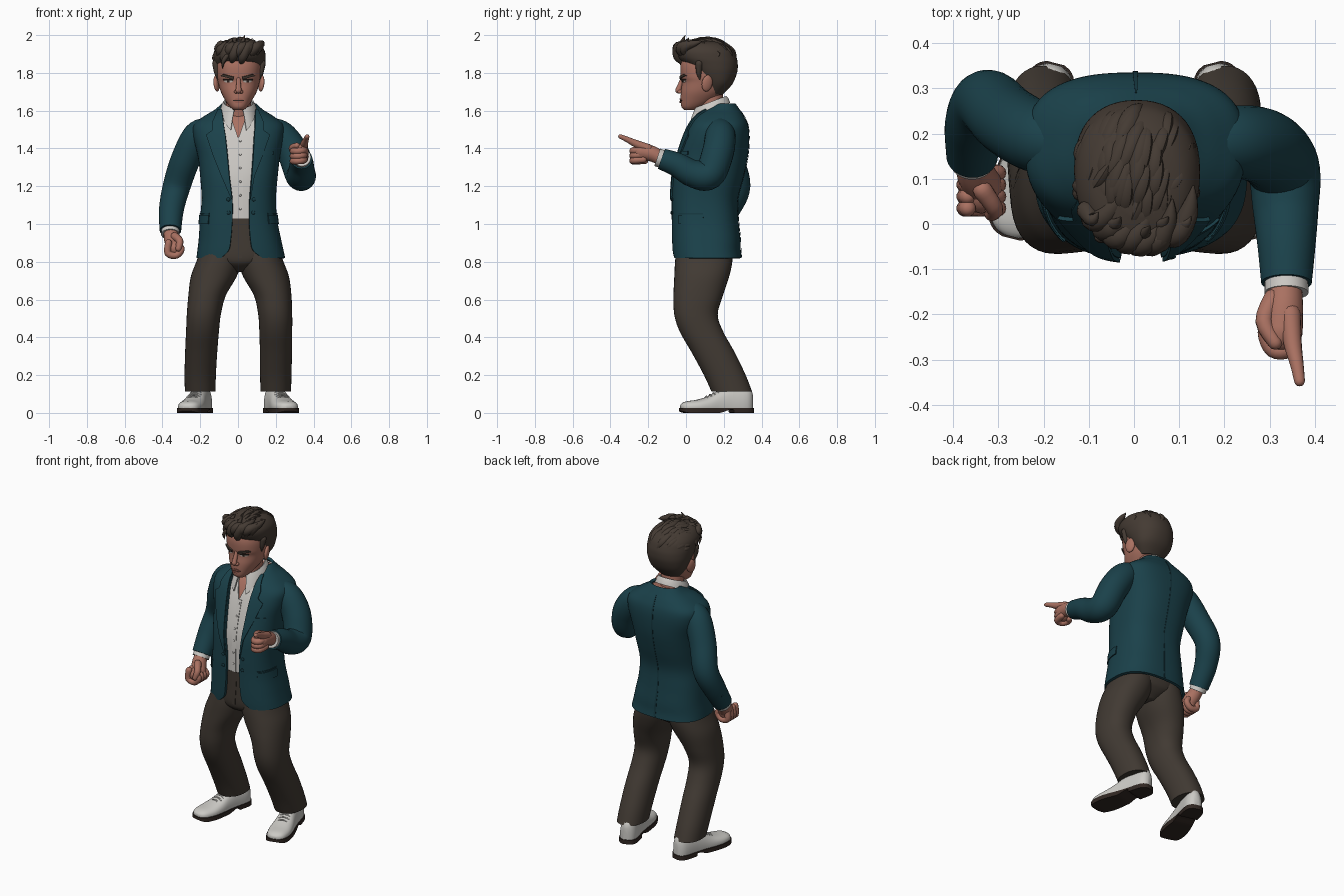
import bpy, bmesh, math, random
from mathutils import Vector, Matrix

random.seed(4)
PI = math.pi


def mat(name, r, g, b):
    m = bpy.data.materials.new(name)
    m.diffuse_color = (r, g, b, 1)
    return m


TEAL = mat("teal cloth", .0105, .053, .069)
SEAM = mat("dark teal seam", .008, .040, .052)
BROWN = mat("brown trouser cloth", .053, .042, .033)
SKIN = mat("skin", .40, .165, .12)
LIP = mat("lip", .33, .12, .09)
SHIRT = mat("shirt white", .60, .58, .55)
SHOE = mat("shoe leather", .60, .59, .56)
HAIR = mat("dark brown hair", .058, .043, .033)
SOLE = mat("sole brown", .030, .020, .016)
EYE = mat("eye white", .50, .45, .41)


# ---------- helpers ----------
def add(name, verts, faces, m, thick=0, offset=-1, closed=False):
    me = bpy.data.meshes.new(name)
    me.from_pydata([tuple(v) for v in verts], [], faces)
    if closed:
        bm = bmesh.new()
        bm.from_mesh(me)
        bmesh.ops.recalc_face_normals(bm, faces=bm.faces)
        bm.to_mesh(me)
        bm.free()
    me.materials.append(m)
    ob = bpy.data.objects.new(name, me)
    bpy.context.collection.objects.link(ob)
    if thick:
        s = ob.modifiers.new("thickness", 'SOLIDIFY')
        s.thickness, s.offset = thick, offset
    return ob


def spline(rows, n=5):
    """Catmull-Rom resampling of tuples."""
    out = []
    for i in range(len(rows) - 1):
        p = [rows[max(0, i - 1)], rows[i], rows[i + 1], rows[min(len(rows) - 1, i + 2)]]
        for k in range(n):
            t = k / n
            out.append(tuple(.5 * (2 * b + (c - a) * t + (2 * a - 5 * b + 4 * c - d) * t * t
                                   + (3 * b - a - 3 * c + d) * t ** 3) for a, b, c, d in zip(*p)))
    return out + [tuple(rows[-1])]


def skin(name, rings, m, wrap=True, thick=0, offset=-1):
    n, verts, faces = len(rings[0]), [p for r in rings for p in r], []
    for i in range(len(rings) - 1):
        for j in range(n if wrap else n - 1):
            a, b = i * n + j, i * n + (j + 1) % n
            faces.append((a, b, b + n, a + n))
    if wrap:
        faces += [tuple(reversed(range(n))), tuple(range(len(verts) - n, len(verts)))]
    return add(name, verts, faces, m, thick, offset, wrap)


def spow(v, e):
    return math.copysign(abs(v) ** e, v)


class Body:
    """Stack of superellipse sections: z, centre x, half width, front y, back y, exponent, opening."""
    def __init__(self, rows, n=5):
        self.t = spline(rows, n)

    def at(self, z):
        for a, b in zip(self.t, self.t[1:]):
            if z <= b[0]:
                break
        k = min(1, max(0, (z - a[0]) / (b[0] - a[0])))
        return [p + (q - p) * k for p, q in zip(a, b)]

    def pt(self, th, z, row=None, lift=0):
        r = row or self.at(z)
        e, cy, ry = 2 / r[5], (r[3] + r[4]) / 2, (r[4] - r[3]) / 2
        return Vector((r[1] + (r[2] + lift) * spow(math.sin(th), e),
                       cy - (ry + lift) * spow(math.cos(th), e), z))

    def ang(self, x, r):
        q = (x - r[1]) / r[2]
        return math.asin(spow(min(.98, abs(q)), r[5] / 2) * (1 if q > 0 else -1))

    def front(self, x, z, lift=0):
        r = self.at(z)
        return self.pt(self.ang(x, r), z, r, lift)

    def loft(self, name, m, n=40, open_=False, thick=0):
        rings = []
        for r in self.t:
            a, b = (self.ang(r[7], r), 2 * PI + self.ang(r[6], r)) if open_ else (0, 2 * PI)
            rings.append([self.pt(a + (b - a) * j / n, r[0], r) for j in range(n + (1 if open_ else 0))])
        return skin(name, rings, m, not open_, thick)


def strip(name, pos, rows, m, thick, cols=6, sub=4):
    """Plate laid on a surface; rows are (z, u1, u2) from bottom to top."""
    lines = []
    for a, b in zip(rows, rows[1:]):
        lines += [[p + (q - p) * k / sub for p, q in zip(a, b)] for k in range(sub)]
    lines.append(rows[-1])
    rings = [[pos(min(u, v) + abs(v - u) * j / cols, z) for j in range(cols + 1)] for z, u, v in lines]
    return skin(name, rings, m, False, thick, 1)


def tube(name, path, m, n=20, sub=5, round_=True, flat=1):
    """Tube through (x, y, z, radius) points."""
    p = spline(path, sub)
    c, rad = [Vector(q[:3]) for q in p], [max(.001, q[3]) for q in p]
    if round_:
        for end in (0, -1):
            d = (c[end] - c[1 if end == 0 else -2]).normalized()
            c0, r = c[end].copy(), rad[end]
            for f, g in ((.45, .88), (.8, .6), (.95, .25)):
                at = 0 if end == 0 else len(c)
                c.insert(at, c0 + d * r * f)
                rad.insert(at, r * g)
    nrm, rings = None, []
    for i in range(len(c)):
        t = (c[min(i + 1, len(c) - 1)] - c[max(i - 1, 0)]).normalized()
        nrm = (nrm if nrm else t.orthogonal())
        nrm = (nrm - t * nrm.dot(t)).normalized()
        b = t.cross(nrm)
        rings.append([c[i] + rad[i] * (nrm * math.cos(2 * PI * j / n) + b * flat * math.sin(2 * PI * j / n))
                      for j in range(n)])
    return skin(name, rings, m)


def ball(name, loc, size, m, rot=(0, 0, 0)):
    bpy.ops.mesh.primitive_uv_sphere_add(segments=20, ring_count=12, location=loc, rotation=rot)
    ob = bpy.context.object
    ob.name, ob.scale = name, size
    ob.data.materials.append(m)


# ---------- jacket, shirt ----------
jacket = Body([
    (.82, .015, .235, -.070, .295, 2.6, -.09, .13), (.86, .013, .228, -.073, .290, 2.6, -.05, .08),
    (.92, .010, .218, -.075, .288, 2.6, -.038, .066), (1.02, .003, .205, -.076, .278, 2.6, -.03, .06),
    (1.13, .004, .197, -.076, .275, 2.6, -.03, .062), (1.25, .005, .205, -.070, .305, 2.6, -.045, .072),
    (1.36, .005, .218, -.045, .328, 2.6, -.055, .08), (1.46, .003, .240, -.012, .335, 2.7, -.065, .085),
    (1.525, .003, .238, .018, .328, 2.7, -.075, .09), (1.57, .004, .185, .050, .308, 2.6, -.08, .09),
    (1.605, .005, .128, .095, .285, 2.4, -.085, .09), (1.638, .005, .092, .145, .262, 2.1, -.085, .09)])
jacket.loft("jacket", TEAL, 72, True, .016)
shirt = Body([(z, cx, rx - .02, yf + .017, yb - .02, n, -min(.04, max(.001, (z - 1.46) * .35)),
               min(.05, max(.002, (z - 1.46) * .35 + .004)))
              for z, cx, rx, yf, yb, n, a, b in jacket.t[15:-4]], 1)
shirt.loft("shirt", SHIRT, 60, True, .006)
chest = Body([(r[0], r[1], r[2] - .012, r[3] + .012, r[4] - .012, r[5]) for r in shirt.t[20:]], 1)
chest.loft("chest", SKIN)
strip("shirt_placket", shirt.front, [(1.03, 0, .028), (1.46, -.004, .024)], SHIRT, .004, 2)
for k in range(6):
    ball("shirt_button", shirt.front(.012, 1.08 + .072 * k, .004), (.006, .004, .006), SHIRT)

# lapels: a lower part with a peak and an upper collar part
for s in (-1, 1):
    e = lambda z: jacket.at(z)[6 if s < 0 else 7]
    jf = lambda u, z: jacket.front(u, z, .001)
    strip("lapel", jf, [(1.13, e(1.13), e(1.13) + s * .004), (1.25, e(1.25), s * .085), (1.36, e(1.36), s * .128),
                        (1.47, e(1.47), s * .165), (1.50, e(1.50), s * .125)], TEAL, .009, 8)
    strip("jacket_collar", jf, [(1.495, e(1.495), s * .132), (1.53, e(1.53), s * .136),
                                (1.57, e(1.57), s * .118), (1.60, e(1.60), s * .104)], TEAL, .009, 6)
    # hip pocket flap, pocket welt and front buttons
    for nm, th, z0, z1, m in (("pocket_flap", .006, 1.0, 1.047, TEAL), ("pocket_welt", .004, 1.05, 1.057, SEAM)):
        strip(nm, jacket.pt, [(z0, s * .78, s * 1.55), (z1, s * .78, s * 1.55)], m, th, 10)
    for z in (1.13, 1.06):
        ball("jacket_button", jacket.front(e(z) + s * .02, z, .003), (.010, .005, .010), SEAM)
strip("breast_pocket", jacket.front, [(1.365, .115, .185), (1.385, .115, .185)], TEAL, .006)
strip("back_seam", lambda u, z: jacket.pt(PI + u, z, None, .001),
      [(.825, -.010, .010), (1.0, -.010, .010), (1.02, -.006, .006), (1.6, -.006, .006)], SEAM, .002, 2, 16)

# shirt collar with points at the front
low, high = [], []
for j in range(41):
    th = .27 + (2 * PI - .54) * j / 40
    c, sn = math.cos(th), math.sin(th)
    f = max(0, c) ** 6
    low.append(Vector((.003 + .100 * sn + .07 * f * sn, .128 - .106 * c - .020 * f, 1.592 - .05 * c - .058 * f)))
    high.append(Vector((.003 + .080 * sn, .129 - .084 * c, 1.646 - .032 * c)))
skin("shirt_collar", [low, [a.lerp(b, .5) + Vector((0, 0, .008)) for a, b in zip(low, high)], high],
     SHIRT, False, .008)

# ---------- arms ----------
tube("right_sleeve", [(-.15, .175, 1.50, .065), (-.215, .192, 1.465, .078), (-.278, .228, 1.34, .078),
                      (-.325, .268, 1.20, .073), (-.352, .222, 1.08, .066), (-.358, .15, .965, .057)],
     TEAL, 28, 6, False)
tube("right_cuff", [(-.358, .17, .99, .047), (-.358, .138, .945, .049)], SHIRT, 24, 3, False)
tube("right_palm", [(-.358, .15, .965, .036), (-.35, .112, .92, .042), (-.335, .085, .882, .044)], SKIN)
ball("right_fist", (-.337, .075, .872), (.045, .052, .045), SKIN)
for k in range(4):
    y = .035 + .026 * k
    tube("right_finger", [(-.368, y, .90, .019), (-.371, y, .845, .019), (-.327, y, .834, .018),
                          (-.300, y, .865, .018), (-.315, y, .89, .016)], SKIN, 12, 4)
tube("right_thumb", [(-.335, .075, .935, .022), (-.308, .035, .91, .019), (-.315, .022, .87, .016)], SKIN, 12, 4)

tube("left_sleeve", [(.15, .175, 1.50, .065), (.225, .182, 1.468, .080), (.292, .168, 1.375, .084),
                     (.330, .122, 1.262, .081), (.335, .035, 1.268, .073), (.337, -.05, 1.315, .064),
                     (.337, -.13, 1.345, .056)], TEAL, 28, 6, False)
tube("left_cuff", [(.337, -.10, 1.335, .047), (.337, -.152, 1.353, .049)], SHIRT, 24, 3, False)
tube("left_palm", [(.335, -.13, 1.345, .036), (.332, -.18, 1.372, .042), (.328, -.24, 1.383, .045)], SKIN)
ball("left_fist", (.322, -.238, 1.372), (.042, .050, .045), SKIN)
for k in range(3):
    z = 1.393 - .026 * k
    tube("left_finger", [(.352, -.225, z, .018), (.343, -.275, z - .004, .019), (.307, -.278, z - .008, .018),
                         (.290, -.24, z - .008, .017), (.305, -.215, z - .008, .015)], SKIN, 12, 4)
tube("left_index_finger", [(.345, -.20, 1.40, .024), (.351, -.265, 1.425, .020), (.36, -.31, 1.447, .015),
                           (.366, -.347, 1.463, .012)], SKIN, 14, 4)
tube("left_thumb", [(.308, -.165, 1.38, .022), (.288, -.215, 1.402, .02), (.312, -.262, 1.415, .016)], SKIN, 12, 4)
for q in range(3):
    ball("cuff_button", (-.407 - .002 * q, .19 + .018 * q, .99 + .028 * q), (.006, .008, .008), SEAM)

# ---------- trousers ----------
hips = Body([(.745, .005, .05, .02, .17, 2), (.78, .008, .13, -.035, .22, 2.2), (.82, .01, .195, -.055, .245, 2.4),
             (.92, .008, .192, -.056, .255, 2.5), (1.03, .004, .182, -.056, .25, 2.5)])
hips.loft("trouser_hips", BROWN, 48)
strip("waistband", hips.pt, [(.99, -1.4, 1.4), (1.03, -1.4, 1.4)], BROWN, .006, 24)
strip("trouser_fly", hips.front, [(.82, .0, .02), (.99, .0, .03)], BROWN, .003, 2)
for s, nm in ((-1, "right"), (1, "left")):
    leg = Body([(z, s * cx + sh, rx, yf, yb, 2.2) for z, cx, rx, yf, yb, sh in (
        (.112, .200, .081, .135, .350, 0), (.20, .200, .083, .095, .316, 0), (.32, .198, .085, .030, .258, .003),
        (.43, .194, .087, -.033, .197, .006), (.52, .189, .090, -.062, .168, .008),
        (.62, .174, .099, -.066, .195, .01), (.72, .139, .121, -.062, .228, .01),
        (.80, .112, .119, -.058, .245, .01), (.88, .10, .10, -.05, .245, .01))])
    leg.loft(nm + "_trouser_leg", BROWN, 36)

    # ---------- shoes ----------
    stations = spline([(-.20, .016, .042, .010), (-.19, .038, .052, .006), (-.165, .056, .062, 0), (-.11, .067, .07, 0),
                       (-.05, .064, .088, 0), (.0, .057, .115, 0), (.05, .053, .135, .016), (.075, .052, .14, .016),
                       (.08, .052, .14, 0), (.15, .050, .14, 0), (.18, .036, .13, 0), (.192, .016, .10, 0)], 3)
    upper = [[(w * spow(math.cos(a), .8), y, max(.022, .03 + (h - .03) * spow(math.sin(a), .8)))
              for a in (2 * PI * j / 24 for j in range(24))] for y, w, h, b in stations]
    sole = [[(-w - .004, y * 1.02, max(0, b)), (w + .004, y * 1.02, max(0, b)),
             (w + .004, y * 1.02, .027), (-w - .004, y * 1.02, .027)] for y, w, h, b in stations]
    parts = [skin(nm + "_shoe", upper, SHOE), skin(nm + "_shoe_sole", sole, SOLE)]
    for k in range(4):
        y, z = -.06 + .02 * k, .085 + .009 * k
        parts.append(tube("shoe_lace", [(-.03, y, z - .008, .004), (0, y, z + .003, .004), (.03, y, z - .008, .004)],
                          SHOE, 8, 4))
    for ob in parts:
        ob.matrix_world = Matrix.Translation((s * .222, .166, 0)) @ Matrix.Rotation(s * .25, 4, 'Z')

# ---------- head ----------
tube("neck", [(.002, .165, 1.45, .075), (.002, .145, 1.57, .066), (.002, .125, 1.70, .068)], SKIN, 28, 5, False)
head = Body([(1.603, .003, .026, -.008, .045, 2.2), (1.62, .003, .046, -.024, .09, 2.2),
             (1.655, .003, .071, -.028, .155, 2.2), (1.70, .004, .095, -.027, .205, 2.2),
             (1.75, .004, .110, -.021, .228, 2.2), (1.785, .004, .117, -.028, .24, 2.3),
             (1.85, .004, .12, -.028, .25, 2.3), (1.92, .004, .10, .0, .22, 2.2), (1.95, .004, .05, .05, .16, 2)])
head.loft("head", SKIN, 48)
tube("nose", [(.003, -.014, 1.78, .010), (.003, -.030, 1.74, .012), (.003, -.041, 1.707, .016)], SKIN, 16, 4)
hf = lambda u, z: head.front(u, z)
strip("upper_lip", hf, [(1.656, -.024, .030), (1.664, -.01, .016)], LIP, .005)
strip("mouth_line", hf, [(1.652, -.026, .032), (1.656, -.026, .032)], SOLE, .003)
strip("lower_lip", hf, [(1.641, -.012, .018), (1.652, -.022, .028)], LIP, .006)
for s in (-1, 1):
    ball("nostril", (.003 + s * .014, -.033, 1.700), (.010, .013, .010), SKIN)
    ball("ear", (.005 + s * .118, .112, 1.745), (.014, .030, .044), SKIN, (-.15, s * .12, s * .35))
    strip("eye", hf, [(1.750, s * .034, s * .062), (1.756, s * .026, s * .073), (1.764, s * .032, s * .066)], EYE, .003)
    strip("iris", hf, [(1.750, s * .043, s * .055), (1.765, s * .043, s * .055)], SOLE, .005, 3)
    strip("eyelash", hf, [(1.762, s * .026, s * .076), (1.768, s * .026, s * .076)], SOLE, .006)
    # brow slanted up and outwards
    brow = lambda u, z: head.front(u, z + abs(u) * .26)
    strip("eyebrow", brow, [(1.762, s * .020, s * .088), (1.774, s * .020, s * .075)], HAIR, .009, 8)

# ---------- hair ----------
hair = Body([(1.685, .004, .070, .10, .195, 2.1), (1.74, .004, .110, .085, .245, 2.2),
             (1.80, .005, .130, .035, .270, 2.2), (1.845, .006, .137, -.005, .274, 2.2),
             (1.88, .007, .139, -.042, .268, 2.2), (1.92, .008, .132, -.052, .25, 2.2),
             (1.955, .008, .102, -.03, .21, 2.1), (1.972, .008, .045, .02, .15, 2)])
hair.loft("hair_cap", HAIR, 48)


def scalp(a, ph, k=1.0):
    w = math.sqrt(1 - a * a)
    return (.006 + .134 * a * k, .108 - .164 * k * math.cos(ph) * w, 1.845 + .130 * k * math.sin(ph) * w)


# locks swept sideways from the forehead over the crown to the back
for i in range(54):
    a = -.92 + 1.84 * ((i * .618) % 1)
    p0, ln, dr = random.uniform(.3, 2.1), random.uniform(.7, 1.0), random.uniform(.05, .5)
    path = []
    for k, r in enumerate((.008, .020, .019, .004)):
        aa = max(-.95, min(.95, a + dr * (k / 3 - .5)))
        path.append(scalp(aa, p0 + ln * k / 3, .99) + (r,))
    tube("hair_lock", path, HAIR, 10, 4, True, .75)
# broad wavy fringe locks swept across the forehead
for i in range(9):
    x = -.105 + .024 * i
    d = .05 * (abs(x) / .1) ** 2
    z0, sw, up = random.uniform(1.85, 1.885), random.uniform(.035, .075), random.uniform(1.955, 1.985)
    xe = min(.125, x + sw)
    tube("hair_fringe", [(x, -.014 + d, z0, .010), (x + sw * .15, -.044 + d, z0 + .035, .024),
                         (x + sw * .5, -.040 + d, 1.94, .026), (xe, .005 + d, up - .02, .017),
                         (xe + .006, .045 + d, up - .008, .003)], HAIR, 12, 4)
for x, y, z in ((.035, -.02, 1.998), (.075, .0, 1.982), (-.03, .0, 1.985), (.125, -.0, 1.968), (-.08, .01, 1.965)):
    tube("hair_tip", [(x - .025, y + .02, 1.93, .022), (x - .012, y, 1.957, .015), (x, y + .015, z, .002)], HAIR, 10, 4)
tube("hair_strand", [(-.06, -.03, 1.89, .013), (-.078, -.030, 1.86, .010), (-.082, -.014, 1.825, .002)], HAIR, 10, 4)
for s in (-1, 1):
    tube("sideburn", [(.005 + s * .122, .07, 1.85, .02), (.004 + s * .116, .068, 1.80, .014),
                      (.004 + s * .108, .075, 1.762, .003)], HAIR, 10, 4)

# ---------- finish: apply modifiers and shade ----------
bpy.ops.object.select_all(action='SELECT')
bpy.context.view_layer.objects.active = bpy.context.selected_objects[0]
bpy.ops.object.convert(target='MESH')
bpy.ops.object.shade_smooth_by_angle(angle=math.radians(42))
